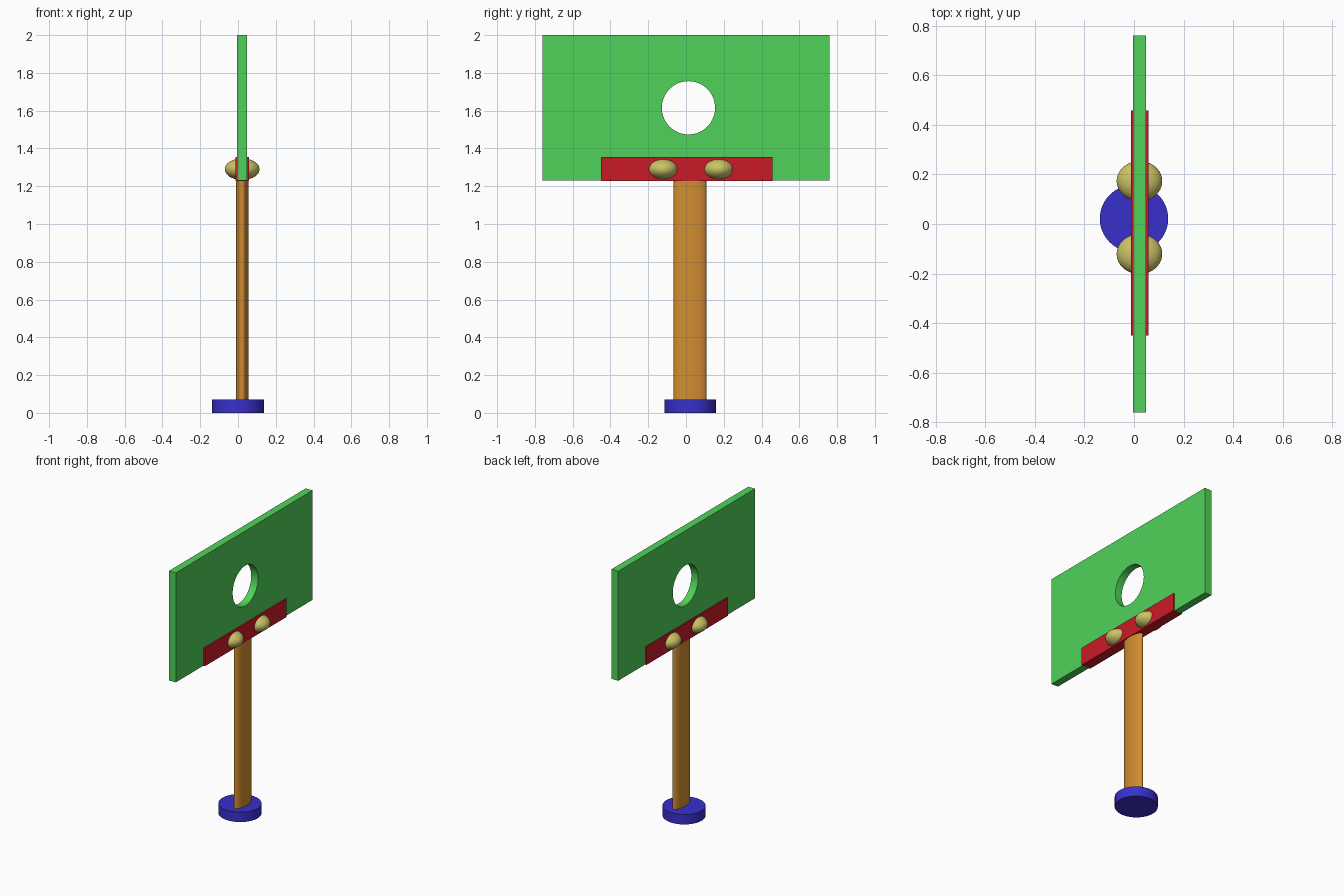
import bpy
import math

if "Cube" in bpy.data.objects:
    bpy.data.objects.remove(bpy.data.objects["Cube"])

CX, CY = 0.022, 0.022  # axis shared by post, panel and bracket


def finish(name, color, angle=40):
    ob = bpy.context.object
    ob.name = name
    bpy.ops.object.transform_apply(location=False, rotation=True, scale=True)
    bpy.ops.object.shade_smooth_by_angle(angle=math.radians(angle))
    mat = bpy.data.materials.new(name + "_colour")
    mat.diffuse_color = (*color, 1)
    mat.use_nodes = True
    mat.node_tree.nodes["Principled BSDF"].inputs["Base Color"].default_value = mat.diffuse_color
    ob.data.materials.append(mat)
    return ob


def box(name, lo, hi, color):
    bpy.ops.mesh.primitive_cube_add(
        size=1, location=[(a + b) / 2 for a, b in zip(lo, hi)])
    bpy.context.object.scale = [b - a for a, b in zip(lo, hi)]
    return finish(name, color)


def column(name, x, y, rx, ry, z0, z1, color):
    bpy.ops.mesh.primitive_cylinder_add(
        vertices=64, radius=1, depth=z1 - z0, location=(x, y, (z0 + z1) / 2))
    bpy.context.object.scale = (rx, ry, 1)
    return finish(name, color)


# Round foot and oval post
column("base", 0, CY, 0.138, 0.136, 0, 0.07, (0.04, 0.03, 0.6))
column("post", CX, CY, 0.033, 0.087, 0.06, 1.235, (0.65, 0.27, 0.03))

# Sign panel with a round hole
panel = box("panel", (-0.005, -0.76, 1.23), (0.048, 0.76, 2.0), (0.08, 0.65, 0.1))
bpy.ops.mesh.primitive_cylinder_add(
    vertices=64, radius=0.141, depth=0.4, location=(CX, 0.013, 1.615),
    rotation=(0, math.pi / 2, 0))
cutter = bpy.context.object
cutter.name = "hole_cutter"
cutter.hide_render = True
bpy.context.view_layer.objects.active = panel
mod = panel.modifiers.new("hole", "BOOLEAN")
mod.operation = "DIFFERENCE"
mod.solver = "EXACT"
mod.object = cutter
bpy.ops.object.modifier_apply(modifier=mod.name)
bpy.data.objects.remove(cutter)

# Bracket clamped around the panel's lower edge
box("bracket", (-0.013, -0.45, 1.228), (0.058, 0.458, 1.355), (0.6, 0.01, 0.02))

# Flattened bolts passing through the bracket
for i, y in enumerate((-0.121, 0.173)):
    bpy.ops.mesh.primitive_uv_sphere_add(
        segments=48, ring_count=24, radius=1, location=(CX, y, 1.29))
    bpy.context.object.scale = (0.092, 0.081, 0.057)
    finish(f"bolt_{i + 1}", (0.6, 0.55, 0.13), 60)
